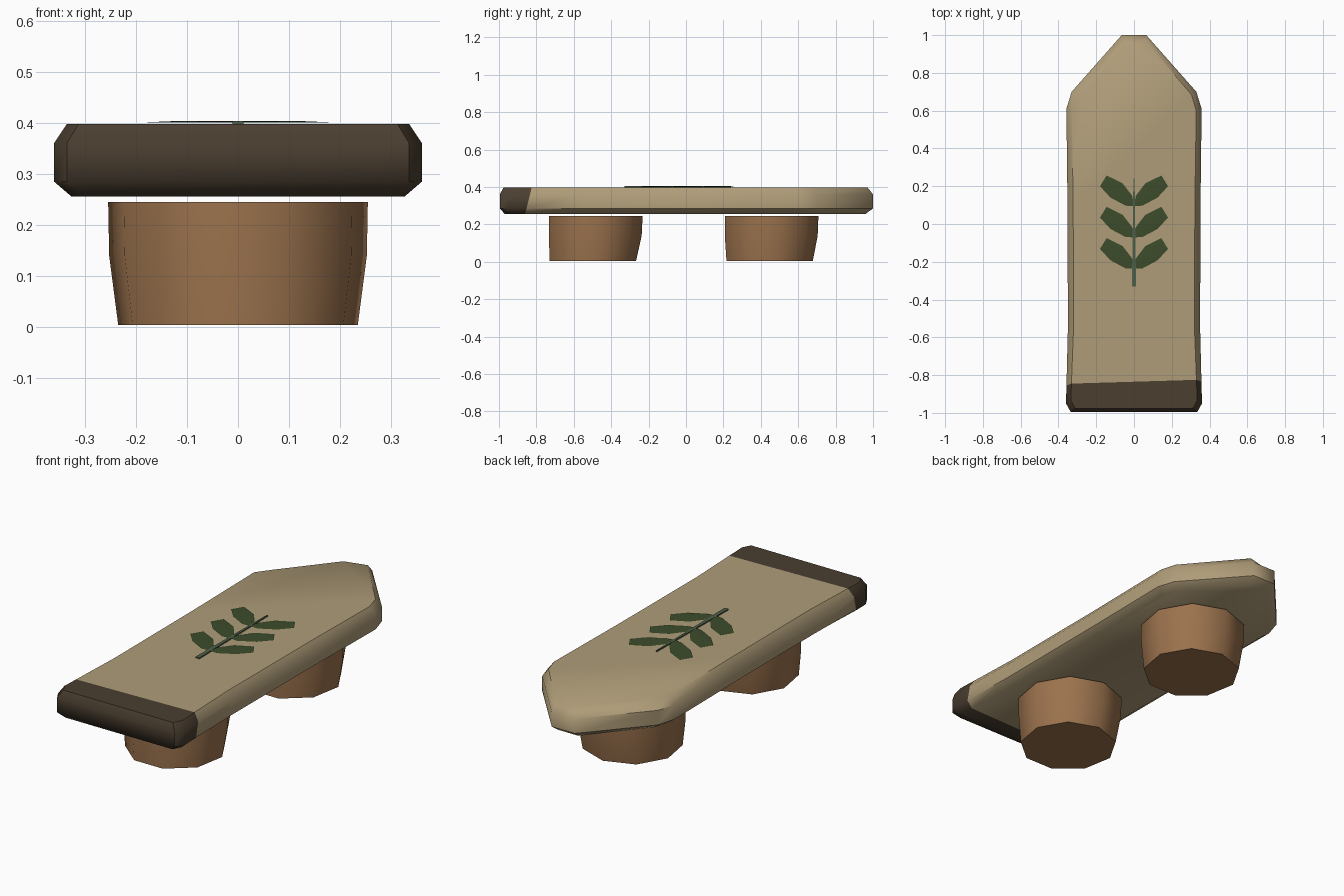
import bpy, bmesh, math
from mathutils import Vector

cube = bpy.data.objects.get("Cube")
if cube:
    bpy.data.objects.remove(cube, do_unlink=True)


def material(name, rgb):
    mat = bpy.data.materials.new(name)
    mat.use_nodes = True
    color = (*rgb, 1)
    mat.diffuse_color = color
    bsdf = mat.node_tree.nodes["Principled BSDF"]
    bsdf.inputs["Base Color"].default_value = color
    bsdf.inputs["Roughness"].default_value = 0.9
    return mat


tan = material("tan wood", (0.43, 0.335, 0.19))
brown = material("brown wood", (0.33, 0.17, 0.075))
dark = material("dark brown", (0.07, 0.049, 0.03))
leaf_green = material("leaf green", (0.045, 0.072, 0.024))
stem_green = material("stem green", (0.075, 0.12, 0.065))


def finish(name, bm, mats, angle=50):
    bmesh.ops.recalc_face_normals(bm, faces=bm.faces)
    mesh = bpy.data.meshes.new(name)
    bm.to_mesh(mesh)
    bm.free()
    obj = bpy.data.objects.new(name, mesh)
    bpy.context.collection.objects.link(obj)
    for mat in mats:
        mesh.materials.append(mat)
    bpy.ops.object.select_all(action='DESELECT')
    obj.select_set(True)
    bpy.context.view_layer.objects.active = obj
    bpy.ops.object.shade_smooth_by_angle(angle=math.radians(angle))
    return obj


def loft(bm, rings):
    """Skin a stack of closed rings and cap both ends."""
    loops = [[bm.verts.new(p) for p in ring] for ring in rings]
    for low, high in zip(loops, loops[1:]):
        for i in range(len(low)):
            j = (i + 1) % len(low)
            bm.faces.new((low[i], low[j], high[j], high[i]))
    bm.faces.new(loops[0])
    bm.faces.new(loops[-1])


# Board: pointed outline with softened rims; the rim is wider at the point
half = [(0.335, -0.995), (0.36, -0.95), (0.35, -0.55), (0.352, 0.1),
        (0.358, 0.61), (0.33, 0.70), (0.065, 1.0)]
outline = half + [(-x, y) for x, y in reversed(half)]


def board_ring(z, inset, tip_inset):
    ring = []
    for x, y in outline:
        spine = Vector((0, max(-0.72, min(0.5, y)), 0))
        p = Vector((x, y, 0))
        amount = tip_inset if y > 0.65 and x < 0 else inset
        p += (spine - p).normalized() * amount
        ring.append((p.x, p.y, z))
    return ring


bm = bmesh.new()
loft(bm, [board_ring(0.256, 0.04, 0.04), board_ring(0.285, 0, 0),
          board_ring(0.36, 0, 0), board_ring(0.398, 0.03, 0.06)])

# Dark front end, split off by a slightly slanted cut
cut_point = Vector((0, -0.835, 0.398))
cut_normal = Vector((-0.03, 1, -0.25)).normalized()
bmesh.ops.bisect_plane(bm, geom=bm.verts[:] + bm.edges[:] + bm.faces[:],
                       plane_co=cut_point, plane_no=cut_normal)
for face in bm.faces:
    if (face.calc_center_median() - cut_point).dot(cut_normal) < 0:
        face.material_index = 1
finish("board", bm, [tan, dark])


# Feet: stubby, faceted, tapering logs
def foot(name, top_y, bottom_y):
    sides = 9
    rings = []
    for z, radius, blend in ((0.004, 0.238, 0), (0.14, 0.256, 0.8), (0.245, 0.258, 1)):
        y = bottom_y + (top_y - bottom_y) * blend
        angles = [math.tau * (i + 0.25) / sides for i in range(sides)]
        rings.append([(radius * math.cos(a), y + radius * math.sin(a), z) for a in angles])
    bm = bmesh.new()
    loft(bm, rings)
    finish(name, bm, [brown])


foot("front_foot", -0.49, -0.505)
foot("back_foot", 0.45, 0.44)

# Leaf sprig: three pairs of folded leaves, each with a raised midrib
upper = [(0.01, 0.15), (0.06, 0.215), (0.145, 0.257)]
lower = [(0.045, 0.097), (0.125, 0.14), (0.18, 0.2)]
rib = [(0, 0.095), (0.055, 0.155), (0.11, 0.185)]
bm = bmesh.new()
for row in range(3):
    for side in (-1, 1):
        def strip(points, z):
            return [bm.verts.new((side * x, y - row * 0.166, z)) for x, y in points]
        top, mid, low = strip(upper, 0.401), strip(rib, 0.404), strip(lower, 0.401)
        for edge in (top, low):
            bm.faces.new((mid[0], mid[1], edge[1], edge[0]))
            bm.faces.new((mid[1], mid[2], edge[2], edge[1]))
        bm.faces.new((mid[2], low[2], top[2]))
leaves = finish("leaves", bm, [leaf_green])
for face in leaves.data.polygons:
    if face.normal.z < 0:
        face.flip()

# Stem: thin tapering strip
bm = bmesh.new()
stem = [(-0.011, -0.33), (0.011, -0.33), (0.003, 0.24), (-0.003, 0.24)]
loft(bm, [[(x, y, z) for x, y in stem] for z in (0.398, 0.404)])
finish("stem", bm, [stem_green], 30)
